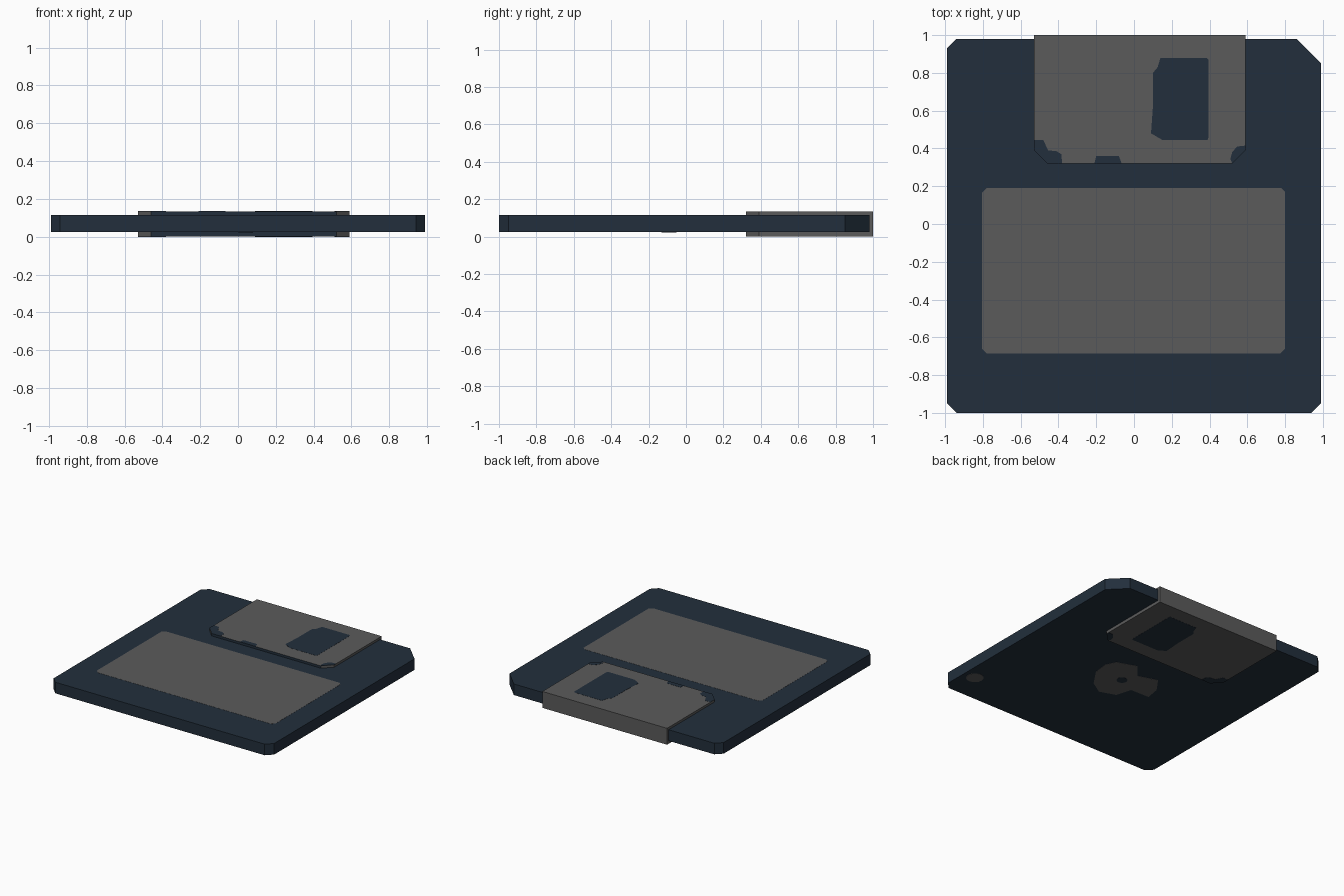
import bpy, bmesh, math

if "Cube" in bpy.data.objects:
    bpy.data.objects.remove(bpy.data.objects["Cube"])


def material(name, rgb):
    m = bpy.data.materials.new(name)
    m.diffuse_color = (*rgb, 1.0)
    m.use_nodes = True
    m.node_tree.nodes["Principled BSDF"].inputs["Base Color"].default_value = m.diffuse_color
    return m


NAVY = material("dark navy plastic", (0.016, 0.028, 0.045))
GREY = material("mid grey", (0.105, 0.105, 0.105))


def prism(name, outline, z0, z1, mat, front_mat=None):
    """Extrude a flat outline from z0 to z1; optionally recolour its front edge."""
    bm = bmesh.new()
    face = bm.faces.new([bm.verts.new((x, y, z0)) for x, y in outline])
    ext = bmesh.ops.extrude_face_region(bm, geom=[face])
    for v in ext["geom"]:
        if isinstance(v, bmesh.types.BMVert):
            v.co.z = z1
    bmesh.ops.recalc_face_normals(bm, faces=bm.faces)
    mesh = bpy.data.meshes.new(name)
    mesh.materials.append(mat)
    if front_mat:
        mesh.materials.append(front_mat)
        bm.normal_update()
        for f in bm.faces:
            if f.normal.y < -0.9:
                f.material_index = 1
    bm.to_mesh(mesh)
    bm.free()
    obj = bpy.data.objects.new(name, mesh)
    bpy.context.collection.objects.link(obj)
    return obj


def cut_rect(x0, y0, x1, y1, bl, br, tr, tl):
    """Rectangle with a 45 degree cut of the given size at each corner."""
    pts = []
    for cx, cy, c, sx, sy in ((x0, y0, bl, 1, 1), (x1, y0, br, -1, 1),
                              (x1, y1, tr, -1, -1), (x0, y1, tl, 1, -1)):
        pair = [(cx, cy + sy * c), (cx + sx * c, cy)]
        if sx * sy < 0:
            pair.reverse()
        pts += pair if c else [(cx, cy)]
    return pts


def circle(cx, cy, r, n=16):
    return [(cx + r * math.cos(2 * math.pi * i / n),
             cy + r * math.sin(2 * math.pi * i / n)) for i in range(n)]


BOTTOM, TOP = 0.025, 0.115     # case faces
CLIP_BOTTOM, CLIP_TOP = 0.001, 0.134   # sliding cover faces
T = 0.001                      # painted plate thickness

# Case with clipped corners
prism("case", cut_rect(-0.99, -1.0, 0.99, 0.98, 0.05, 0.05, 0.13, 0.05),
      BOTTOM, TOP, NAVY)

# Paper label on the top
prism("label", cut_rect(-0.805, -0.685, 0.80, 0.19, 0.025, 0.025, 0.02, 0.025),
      TOP - T, TOP + T, GREY)

# Sliding metal cover: two plates joined by a spine round the back edge
plate = cut_rect(-0.53, 0.32, 0.59, 1.0, 0.07, 0.07, 0, 0)
prism("cover_top", plate, TOP, CLIP_TOP, GREY, NAVY)
prism("cover_bottom", plate, CLIP_BOTTOM, BOTTOM, GREY, NAVY)
prism("cover_spine", cut_rect(-0.53, 0.98, 0.59, 1.0, 0, 0, 0, 0),
      BOTTOM, TOP, GREY)

# Dark window and worn edge patches on both faces of the cover
window = [(0.15, 0.445), (0.39, 0.445), (0.395, 0.46), (0.395, 0.87), (0.385, 0.88),
          (0.14, 0.88), (0.125, 0.83), (0.10, 0.80), (0.10, 0.62), (0.09, 0.48)]
left_wear = [(-0.46, 0.32), (-0.38, 0.32), (-0.385, 0.37), (-0.41, 0.385),
             (-0.455, 0.39), (-0.48, 0.445), (-0.53, 0.445), (-0.53, 0.39)]
right_wear = [(0.52, 0.32), (0.59, 0.39), (0.59, 0.415), (0.545, 0.41),
              (0.52, 0.38), (0.51, 0.345)]
mid_wear = [(-0.21, 0.32), (-0.065, 0.32), (-0.08, 0.36), (-0.20, 0.36)]
for side, z in (("top", CLIP_TOP), ("bottom", CLIP_BOTTOM)):
    prism("cover_window_" + side, window, z - T, z + T, NAVY)
    prism("left_wear_" + side, left_wear, z - T, z + T, NAVY)
    prism("right_wear_" + side, right_wear, z - T, z + T, NAVY)
prism("middle_wear_top", mid_wear, CLIP_TOP - T, CLIP_TOP + T, NAVY)

# Underside: notched drive hub with a centre hole, and a corner spot
hub = [(0.17, -0.26), (0.265, -0.12), (0.28, 0.005), (0.24, 0.085), (0.085, 0.14),
       (-0.01, 0.03), (-0.165, 0.08), (-0.25, -0.04), (-0.27, -0.155),
       (-0.105, -0.16), (-0.07, -0.285), (0.06, -0.33)]
prism("drive_hub", hub, BOTTOM - T, BOTTOM + T, GREY)
prism("hub_hole", circle(0.04, -0.09, 0.04), BOTTOM - 2 * T, BOTTOM, NAVY)
prism("corner_spot", circle(0.89, -0.76, 0.065), BOTTOM - T, BOTTOM + T, GREY)
